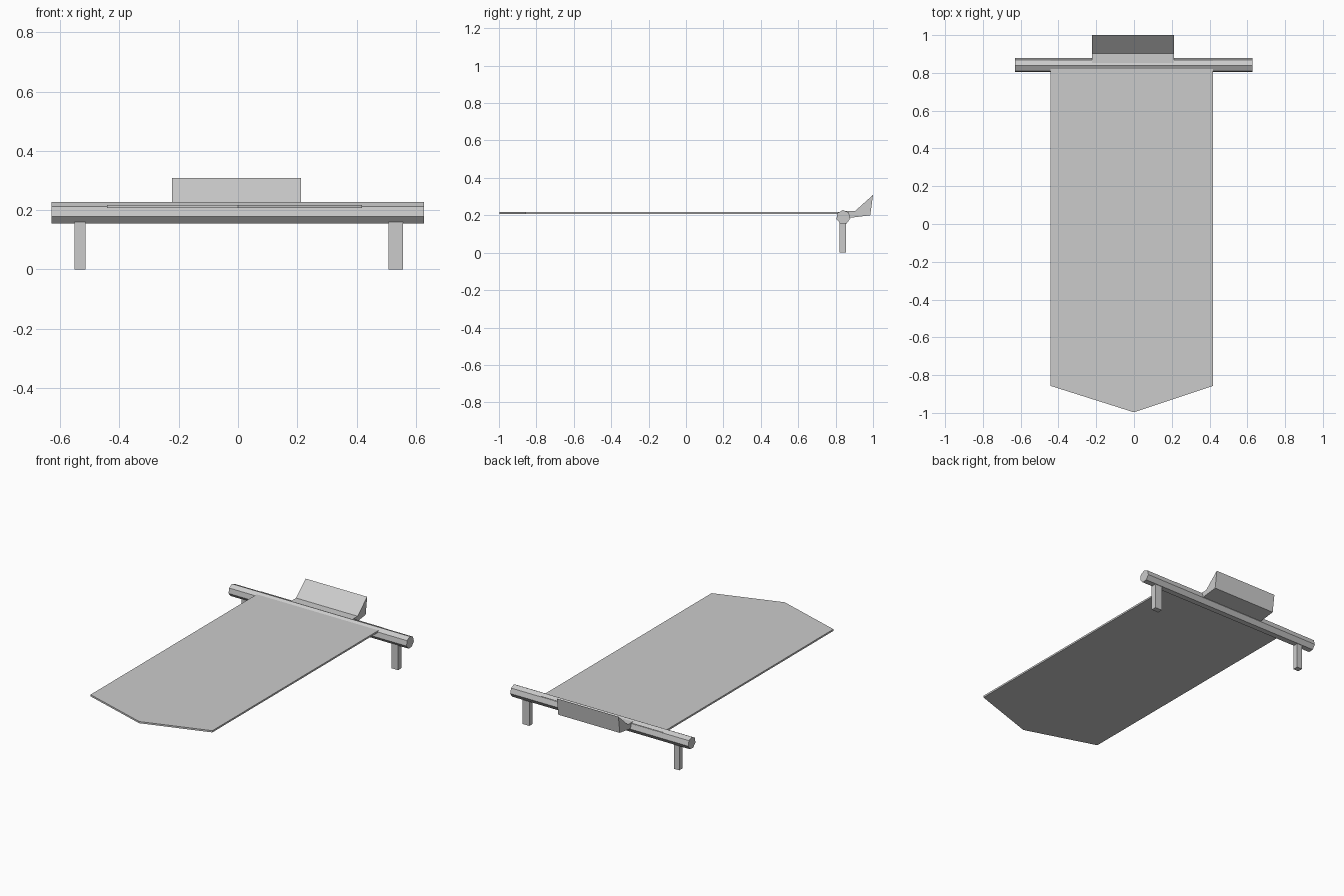
import bpy
import bmesh
from math import cos, sin, radians, tau

cube = bpy.data.objects.get("Cube")
if cube:
    bpy.data.objects.remove(cube, do_unlink=True)

grey = bpy.data.materials.new("light_grey")
grey.use_nodes = True
grey.diffuse_color = (0.6, 0.6, 0.6, 1)
grey.node_tree.nodes["Principled BSDF"].inputs["Base Color"].default_value = (0.6, 0.6, 0.6, 1)


def prism(name, outline, offset):
    """Extrude a flat outline of 3D points along an offset."""
    bm = bmesh.new()
    face = bm.faces.new([bm.verts.new(p) for p in outline])
    result = bmesh.ops.extrude_face_region(bm, geom=[face])
    verts = [v for v in result["geom"] if isinstance(v, bmesh.types.BMVert)]
    bmesh.ops.translate(bm, verts=verts, vec=offset)
    bmesh.ops.recalc_face_normals(bm, faces=bm.faces)
    mesh = bpy.data.meshes.new(name)
    bm.to_mesh(mesh)
    bm.free()
    mesh.materials.append(grey)
    obj = bpy.data.objects.new(name, mesh)
    bpy.context.collection.objects.link(obj)
    return obj


def side_prism(name, profile, x0, x1):
    """Extrude a (y, z) profile from x0 to x1."""
    return prism(name, [(x0, y, z) for y, z in profile], (x1 - x0, 0, 0))


# Long thin panel with a pointed front end
panel = [(-0.442, 0.868), (-0.442, -0.857), (0, -0.997), (0.419, -0.857), (0.419, 0.868)]
prism("panel", [(x, y, 0.207) for x, y in panel], (0, 0, 0.011))

# Seven-sided crossbar
angles = [radians(93) + tau * i / 7 for i in range(7)]
bar = [(0.841 + 0.038 * cos(a), 0.19 + 0.038 * sin(a)) for a in angles]
side_prism("crossbar", bar, -0.63, 0.628)

# Square legs under the crossbar
for name, x0, x1 in (("right_leg", -0.552, -0.515), ("left_leg", 0.508, 0.556)):
    side_prism(name, [(0.822, 0), (0.856, 0), (0.856, 0.17), (0.822, 0.17)], x0, x1)

# Wedge-shaped block behind the crossbar
wedge = [(0.85, 0.186), (0.85, 0.222), (0.903, 0.222), (1.0, 0.309), (0.985, 0.2), (0.88, 0.187)]
side_prism("rear_wedge", wedge, -0.222, 0.213)
